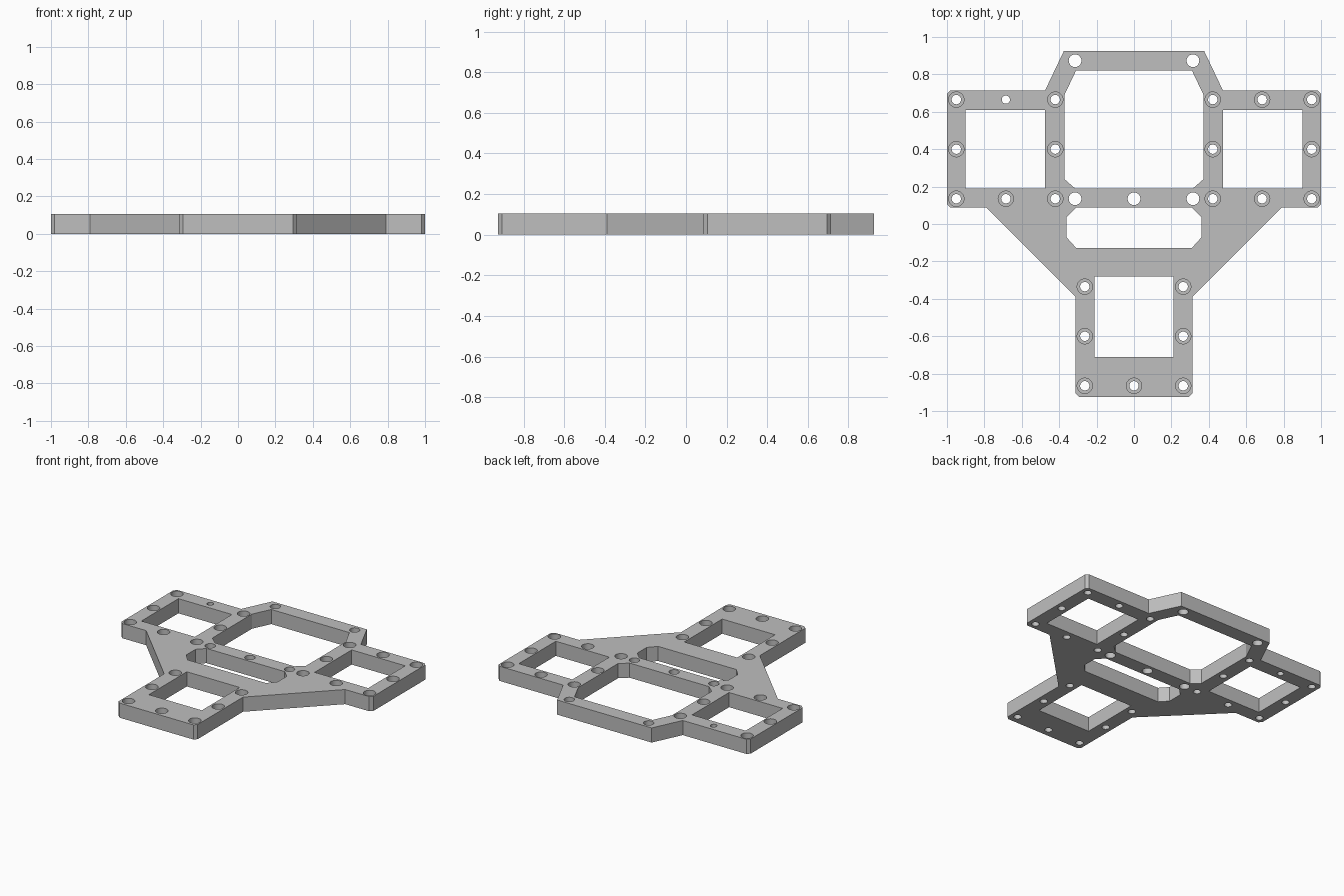
import bpy, bmesh, math

if "Cube" in bpy.data.objects:
    bpy.data.objects.remove(bpy.data.objects["Cube"], do_unlink=True)

THICK = 0.105
BORE_FLOOR = 0.05

grey = bpy.data.materials.new("plain grey")
grey.use_nodes = True
colour = (0.52, 0.52, 0.52, 1)
grey.diffuse_color = colour
grey.node_tree.nodes["Principled BSDF"].inputs["Base Color"].default_value = colour


def mirrored(half):
    """Close a left half outline with its mirror image."""
    return half + [(-x, y) for x, y in reversed(half)]


def rect(x0, x1, y0, y1):
    return [(x0, y0), (x1, y0), (x1, y1), (x0, y1)]


def circle(x, y, r, sides=32):
    return [(x + r * math.cos(2 * math.pi * i / sides),
             y + r * math.sin(2 * math.pi * i / sides)) for i in range(sides)]


def prisms(name, outlines, z0, z1):
    """One object holding an upright prism for every outline."""
    bm = bmesh.new()
    for outline in outlines:
        face = bm.faces.new([bm.verts.new((x, y, z0)) for x, y in outline])
        top = bmesh.ops.extrude_face_region(bm, geom=[face])["geom"]
        moved = [v for v in top if isinstance(v, bmesh.types.BMVert)]
        bmesh.ops.translate(bm, verts=moved, vec=(0, 0, z1 - z0))
    bmesh.ops.recalc_face_normals(bm, faces=bm.faces)
    mesh = bpy.data.meshes.new(name)
    bm.to_mesh(mesh)
    bm.free()
    mesh.materials.append(grey)
    obj = bpy.data.objects.new(name, mesh)
    bpy.context.collection.objects.link(obj)
    return obj


def cut(target, cutter):
    """Subtract the cutter, apply the result and drop the cutter."""
    cutter.hide_render = True
    mod = target.modifiers.new("cut", "BOOLEAN")
    mod.operation = "DIFFERENCE"
    mod.solver = "EXACT"
    mod.object = cutter
    bpy.context.view_layer.update()
    graph = bpy.context.evaluated_depsgraph_get()
    result = bpy.data.meshes.new_from_object(target.evaluated_get(graph))
    target.modifiers.clear()
    target.data = result
    bpy.data.objects.remove(cutter, do_unlink=True)


# Plate outline with chamfered corners
plate = prisms("frame_plate", [mirrored([
    (-0.375, 0.925), (-0.475, 0.715), (-0.98, 0.715), (-1, 0.695),
    (-1, 0.107), (-0.98, 0.087), (-0.79, 0.087), (-0.313, -0.39),
    (-0.313, -0.905), (-0.293, -0.925)])], 0, THICK)

# Windows
windows = [
    rect(-0.9, -0.475, 0.19, 0.61),
    rect(0.475, 0.9, 0.19, 0.61),
    rect(-0.21, 0.21, -0.71, -0.28),
    mirrored([(-0.31, 0.82), (-0.372, 0.69), (-0.372, 0.24), (-0.315, 0.19)]),
    mirrored([(-0.31, 0.087), (-0.362, 0.035), (-0.362, -0.07), (-0.31, -0.127)]),
]

# Screw positions with a counterbore, and wider plain holes
screws = [(0, -0.865), (0.685, 0.665)]
for s in (-1, 1):
    screws += [(s * x, y) for x in (0.95, 0.421) for y in (0.135, 0.4, 0.665)]
    screws += [(s * 0.263, y) for y in (-0.335, -0.6, -0.865)]
    screws.append((s * 0.685, 0.135))
plain = [(0, 0.135)] + [(s * 0.315, y) for s in (-1, 1) for y in (0.135, 0.873)]

holes = [circle(x, y, 0.025) for x, y in screws]
holes += [circle(x, y, 0.034) for x, y in plain]
holes.append(circle(-0.685, 0.665, 0.022))
bores = [circle(x, y, 0.041) for x, y in screws]

cut(plate, prisms("opening_cutter", windows + holes, -0.1, THICK + 0.1))
cut(plate, prisms("counterbore_cutter", bores, BORE_FLOOR, THICK + 0.1))

# Smooth the round walls only
bpy.ops.object.select_all(action="DESELECT")
plate.select_set(True)
bpy.context.view_layer.objects.active = plate
bpy.ops.object.shade_smooth_by_angle(angle=math.radians(20))
